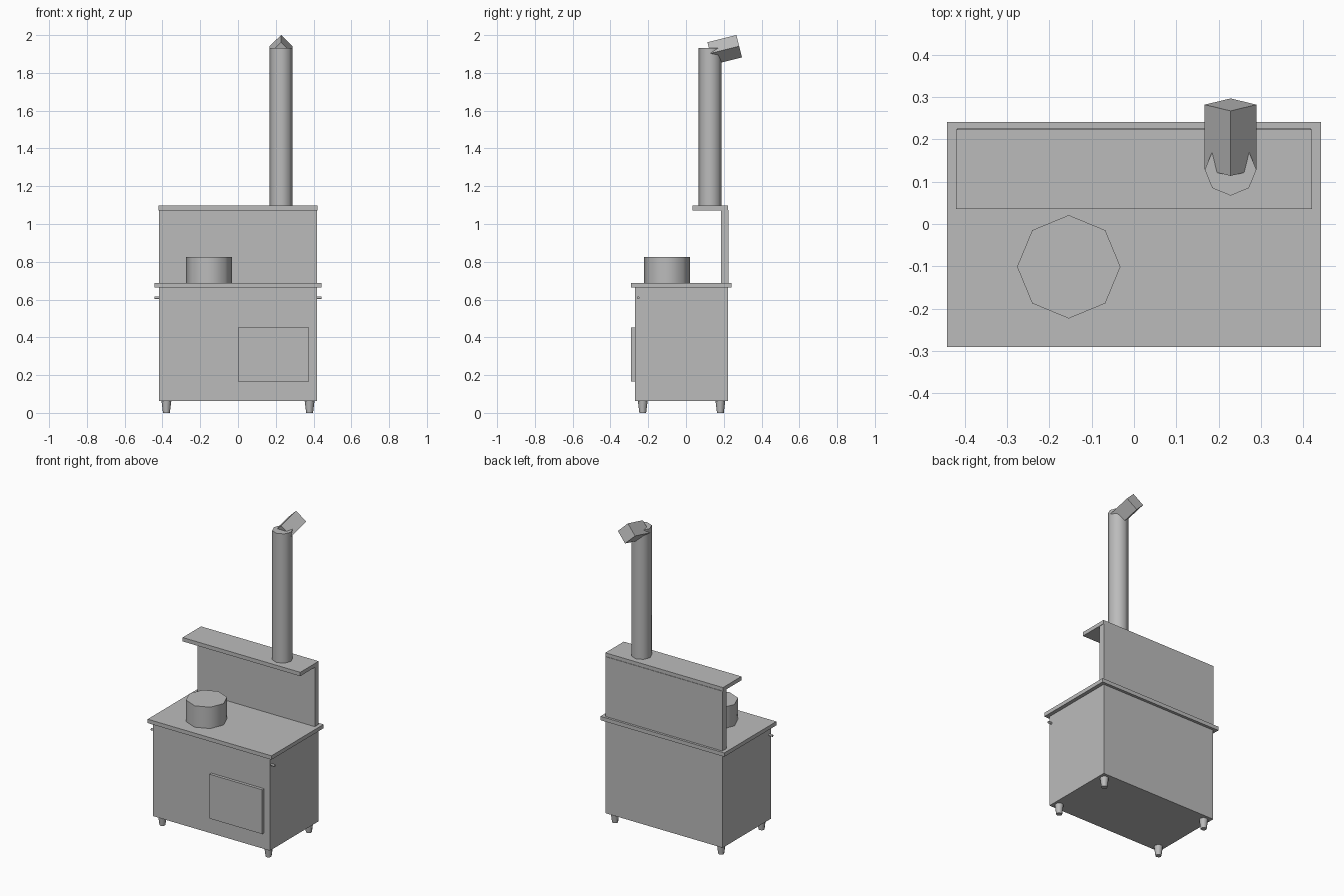
import bpy
import math
from mathutils import Vector

default_cube = bpy.data.objects.get("Cube")
if default_cube:
    bpy.data.objects.remove(default_cube, do_unlink=True)

grey = bpy.data.materials.new("plain_grey")
grey.use_nodes = True
GREY = (0.5, 0.5, 0.5, 1.0)
grey.diffuse_color = GREY
grey.node_tree.nodes["Principled BSDF"].inputs["Base Color"].default_value = GREY


def finish(name, smooth=False):
    obj = bpy.context.object
    obj.name = name
    obj.data.materials.append(grey)
    if smooth:
        bpy.ops.object.shade_smooth_by_angle(angle=math.radians(50))
    return obj


def box(name, low, high):
    low, high = Vector(low), Vector(high)
    bpy.ops.mesh.primitive_cube_add(size=1, location=(low + high) / 2)
    bpy.context.object.scale = high - low
    bpy.ops.object.transform_apply(location=False, rotation=False, scale=True)
    return finish(name)


def tube(name, base, height, r_low, r_high, sides=8):
    centre = Vector(base) + Vector((0, 0, height / 2))
    bpy.ops.mesh.primitive_cone_add(vertices=sides, radius1=r_low, radius2=r_high,
                                    depth=height, location=centre)
    return finish(name, smooth=True)


# Cabinet, worktop, back panel and shelf
HALF = 0.418
box("stove_body", (-HALF, -0.271, 0.062), (HALF, 0.223, 0.665))
box("worktop", (-0.442, -0.29, 0.663), (0.442, 0.241, 0.688))
box("back_panel", (-HALF, 0.186, 0.688), (HALF, 0.226, 1.074))
box("upper_shelf", (-0.42, 0.035, 1.072), (0.42, 0.223, 1.097))

# Oven door
box("oven_door", (0, -0.29, 0.165), (0.376, -0.27, 0.451))

# Tapered feet
for side, x in (("right", -0.379), ("left", 0.379)):
    for end, y in (("front", -0.229), ("back", 0.182)):
        tube(f"{end}_{side}_foot", (x, y, 0), 0.064, 0.018, 0.026)

# Short pegs on both sides
for side, sign in (("right", -1), ("left", 1)):
    bpy.ops.mesh.primitive_cylinder_add(vertices=8, radius=0.007, depth=0.03,
                                        location=(sign * 0.427, -0.253, 0.61),
                                        rotation=(0, math.pi / 2, 0))
    finish(f"{side}_peg", smooth=True)

# Cooking pot and chimney
tube("pot", (-0.154, -0.101, 0.688), 0.138, 0.122, 0.122)
tube("chimney_pipe", (0.228, 0.128, 1.097), 0.834, 0.061, 0.061)

# Tilted square outlet: a four-sided prism standing on its edge
tilt = math.radians(14)
bpy.ops.mesh.primitive_cylinder_add(vertices=4, radius=0.061, depth=0.158,
                                    location=(0.228, 0.205, 1.922),
                                    rotation=(tilt - math.pi / 2, 0, 0))
finish("chimney_outlet")
